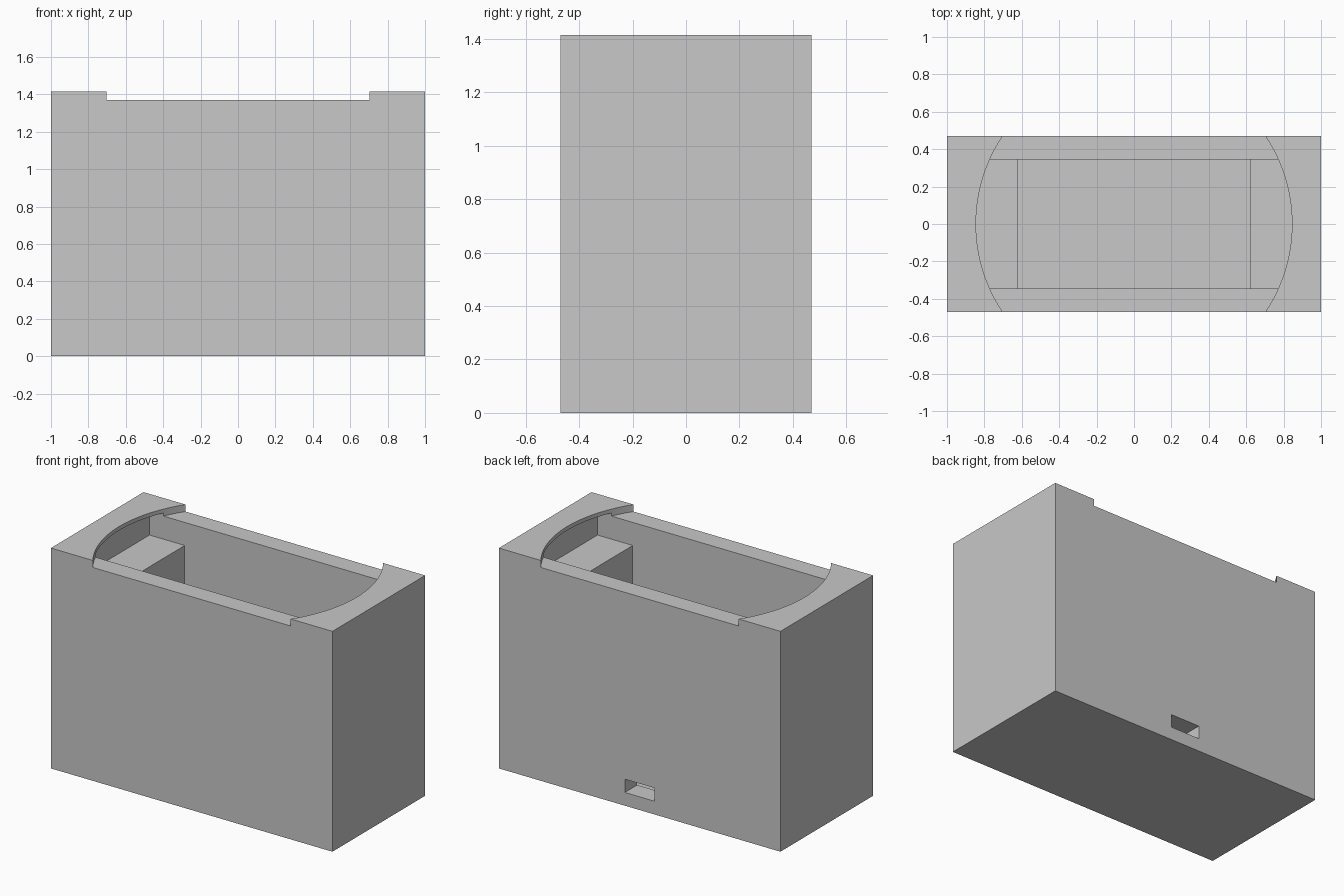
import bpy
import math

default = bpy.data.objects.get("Cube")
if default:
    bpy.data.objects.remove(default, do_unlink=True)

grey = bpy.data.materials.new("light grey plastic")
grey.use_nodes = True
colour = (0.58, 0.58, 0.58, 1)
grey.diffuse_color = colour
grey.node_tree.nodes["Principled BSDF"].inputs["Base Color"].default_value = colour


def box(name, low, high):
    """Box between two opposite corners."""
    bpy.ops.mesh.primitive_cube_add(size=1)
    ob = bpy.context.object
    ob.name = name
    ob.location = [(a + b) / 2 for a, b in zip(low, high)]
    ob.scale = [b - a for a, b in zip(low, high)]
    bpy.ops.object.transform_apply(location=True, rotation=True, scale=True)
    ob.data.materials.append(grey)
    return ob


def cylinder(name, radius, depth, location, tilt=0, sides=128):
    bpy.ops.mesh.primitive_cylinder_add(vertices=sides, radius=radius, depth=depth,
                                        location=location, rotation=(tilt, 0, 0))
    ob = bpy.context.object
    ob.name = name
    bpy.ops.object.transform_apply(location=True, rotation=True, scale=True)
    ob.data.materials.append(grey)
    return ob


def cut(target, cutter):
    """Subtract the cutter, then discard it."""
    cutter.hide_render = True
    mod = target.modifiers.new("cut", 'BOOLEAN')
    mod.operation = 'DIFFERENCE'
    mod.solver = 'EXACT'
    mod.object = cutter
    bpy.ops.object.select_all(action='DESELECT')
    target.select_set(True)
    bpy.context.view_layer.objects.active = target
    bpy.ops.object.modifier_apply(modifier=mod.name)
    bpy.data.objects.remove(cutter, do_unlink=True)


width, depth, height = 1.0, 0.47, 1.415   # half width, half depth, full height
inner = 0.345                             # half depth of the cavity

# Outer block
housing = box("housing", (-width, -depth, 0), (width, depth, height))

# Deep main cavity
cut(housing, box("main_cavity", (-0.62, -inner, 0.06), (0.62, inner, 1.38)))

# Shallow pocket forming the end shelves, running under the curved lips
cut(housing, box("shelf_pocket", (-0.87, -inner, 1.222), (0.87, inner, 1.39)))

# Round lid recess in the top
cut(housing, cylinder("lid_recess", 0.845, 0.2, (0, 0, 1.47)))

# Cable slot through the back wall
cut(housing, box("cable_slot", (-0.105, 0.3, 0.085), (0.105, 0.6, 0.17)))

# Blind round pocket behind the front wall
cut(housing, cylinder("front_pocket", 0.065, 0.165, (0, -0.3825, 0.705),
                      math.pi / 2, 48))

bpy.ops.object.shade_smooth_by_angle(angle=math.radians(30))
